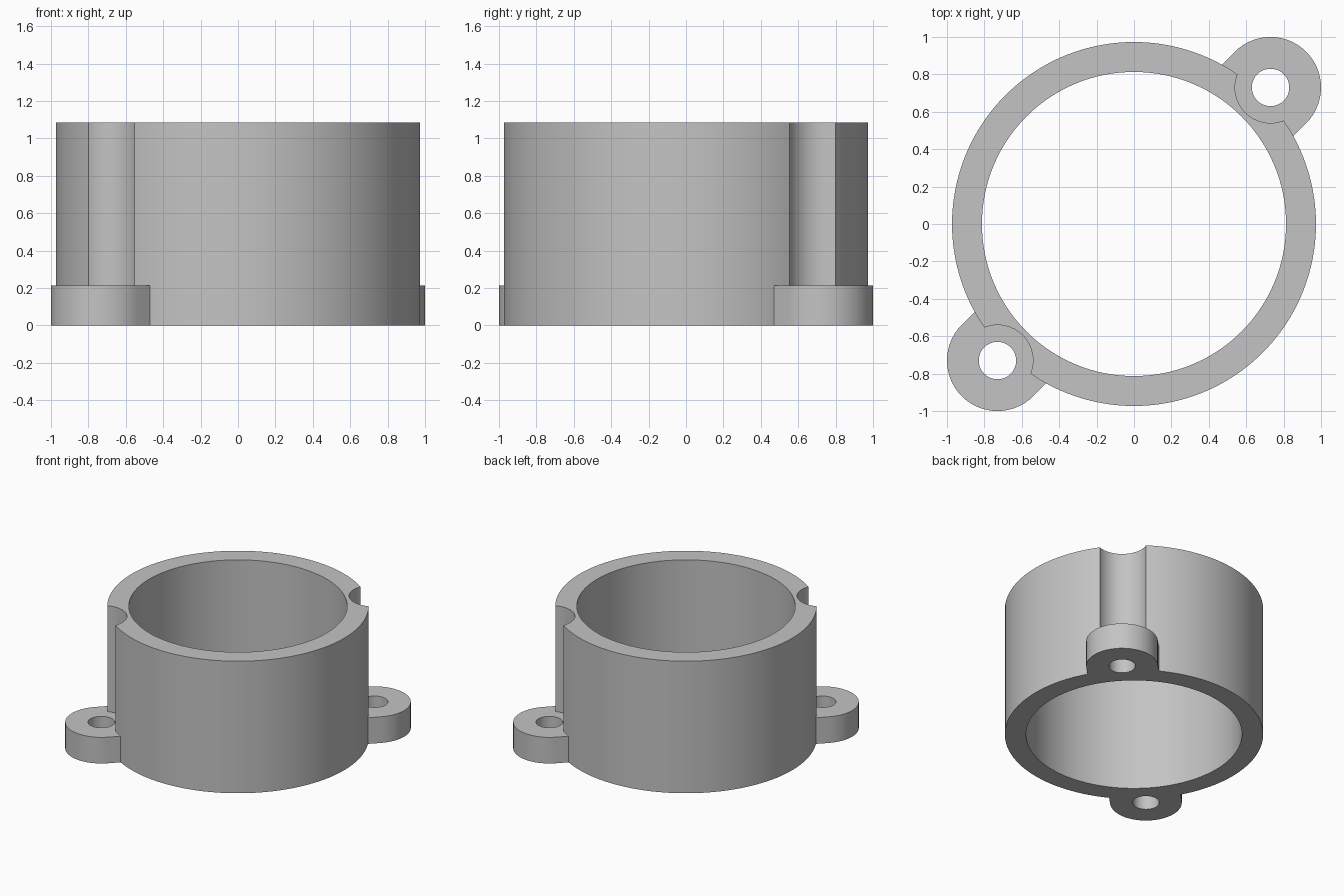
import bpy
import bmesh
from math import cos, sin, pi, radians

cube = bpy.data.objects.get("Cube")
if cube:
    bpy.data.objects.remove(cube, do_unlink=True)

RING_OUT, RING_IN, HEIGHT = 0.973, 0.813, 1.085
LUG_R, LUG_H, HOLE_R, NOTCH_R = 0.27, 0.215, 0.1, 0.19
LUG_DIST = 0.73 * 2 ** 0.5      # lug centre from the ring axis
DIRECTIONS = (radians(45), radians(225))

grey = bpy.data.materials.new("plain grey")
grey.use_nodes = True
colour = (0.55, 0.55, 0.55, 1)
grey.diffuse_color = colour
grey.node_tree.nodes["Principled BSDF"].inputs["Base Color"].default_value = colour


def arc(cx, radius, start, end, n):
    return [(cx + radius * cos(start + (end - start) * i / n),
             radius * sin(start + (end - start) * i / n)) for i in range(n + 1)]


def circle(cx, radius, n):
    return arc(cx, radius, 0, 2 * pi, n)[:-1]


def prism(name, outline, z0, z1, turn=0):
    """Extrude an outline from z0 to z1, turned about the z axis."""
    bm = bmesh.new()
    c, s = cos(turn), sin(turn)
    face = bm.faces.new([bm.verts.new((x * c - y * s, x * s + y * c, z0)) for x, y in outline])
    top = bmesh.ops.extrude_face_region(bm, geom=[face])["geom"]
    bmesh.ops.translate(bm, vec=(0, 0, z1 - z0),
                        verts=[v for v in top if isinstance(v, bmesh.types.BMVert)])
    bmesh.ops.recalc_face_normals(bm, faces=bm.faces)
    mesh = bpy.data.meshes.new(name)
    bm.to_mesh(mesh)
    bm.free()
    mesh.materials.append(grey)
    obj = bpy.data.objects.new(name, mesh)
    bpy.context.collection.objects.link(obj)
    return obj


def combine(body, tool, operation):
    """Apply a boolean to the body and remove the tool."""
    mod = body.modifiers.new(operation.lower(), "BOOLEAN")
    mod.operation, mod.object, mod.solver = operation, tool, "EXACT"
    bpy.ops.object.select_all(action="DESELECT")
    body.select_set(True)
    bpy.context.view_layer.objects.active = body
    bpy.ops.object.modifier_apply(modifier=mod.name)
    bpy.data.objects.remove(tool, do_unlink=True)


# Open ring
housing = prism("ring_housing", circle(0, RING_OUT, 128), 0, HEIGHT)
combine(housing, prism("bore_cutter", circle(0, RING_IN, 128), -0.1, HEIGHT + 0.1), "DIFFERENCE")

# Screw lugs with clearance notches above them and holes through them
lug_outline = arc(LUG_DIST, LUG_R, -pi / 2, pi / 2, 32) + [(0.88, LUG_R), (0.88, -LUG_R)]
for turn in DIRECTIONS:
    combine(housing, prism("notch_cutter", circle(LUG_DIST, NOTCH_R, 64),
                           LUG_H, HEIGHT + 0.1, turn), "DIFFERENCE")
    combine(housing, prism("screw_lug", lug_outline, 0, LUG_H, turn), "UNION")
    combine(housing, prism("hole_cutter", circle(LUG_DIST, HOLE_R, 48),
                           -0.1, LUG_H + 0.1, turn), "DIFFERENCE")

bpy.ops.object.shade_smooth_by_angle(angle=radians(30))
